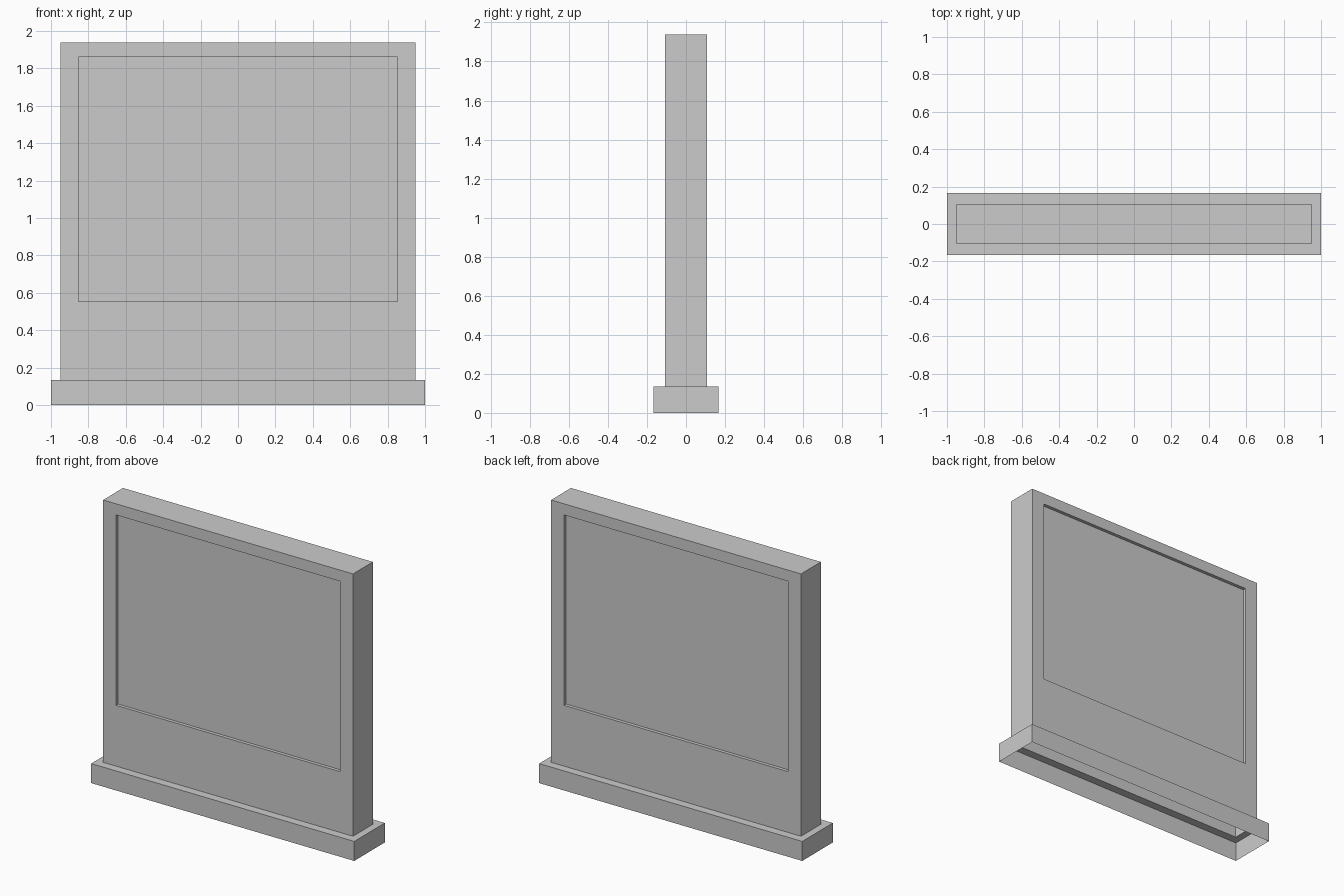
import bpy, bmesh

if "Cube" in bpy.data.objects:
    bpy.data.objects.remove(bpy.data.objects["Cube"])

BASE_X, BASE_Y, BASE_Z = 1.0, 0.166, 0.134
PANEL_X, PANEL_Y, TOP_Z = 0.95, 0.108, 1.937
SCREEN_X, SCREEN_LOW, SCREEN_HIGH, DEPTH = 0.852, 0.552, 1.86, 0.023


def flat_ring(bm, x, y, z):
    return [bm.verts.new(p) for p in ((-x, -y, z), (x, -y, z), (x, y, z), (-x, y, z))]


def upright_ring(bm, x, y, low, high):
    return [bm.verts.new(p) for p in ((-x, y, low), (x, y, low), (x, y, high), (-x, y, high))]


def bridge(bm, a, b, skip=()):
    for i in range(4):
        if i not in skip:
            j = (i + 1) % 4
            bm.faces.new((a[i], a[j], b[j], b[i]))


def finish(bm, name):
    mesh = bpy.data.meshes.new(name)
    bm.to_mesh(mesh)
    bm.free()
    obj = bpy.data.objects.new(name, mesh)
    bpy.context.collection.objects.link(obj)


bm = bmesh.new()

# Plinth: hollow shell, open underneath, with a ledge around the panel
floor = flat_ring(bm, BASE_X, BASE_Y, 0)
rim = flat_ring(bm, BASE_X, BASE_Y, BASE_Z)
foot = flat_ring(bm, PANEL_X, PANEL_Y, BASE_Z)
bridge(bm, floor, rim)
bridge(bm, rim, foot)

# Panel: end walls and top, rising from the ledge
top = flat_ring(bm, PANEL_X, PANEL_Y, TOP_Z)
bridge(bm, foot, top, skip=(0, 2))
bm.faces.new(top)

# Front and back: border, recess walls and sunken screen
for side, (left, right) in ((-1, (0, 1)), (1, (3, 2))):
    border = [foot[left], foot[right], top[right], top[left]]
    edge = upright_ring(bm, SCREEN_X, side * PANEL_Y, SCREEN_LOW, SCREEN_HIGH)
    screen = upright_ring(bm, SCREEN_X, side * (PANEL_Y - DEPTH), SCREEN_LOW, SCREEN_HIGH)
    made = set(bm.faces)
    bridge(bm, border, edge)
    bridge(bm, edge, screen)
    bm.faces.new(screen)
    if side == 1:
        bmesh.ops.reverse_faces(bm, faces=[f for f in bm.faces if f not in made])

finish(bm, "display_panel_on_plinth")
